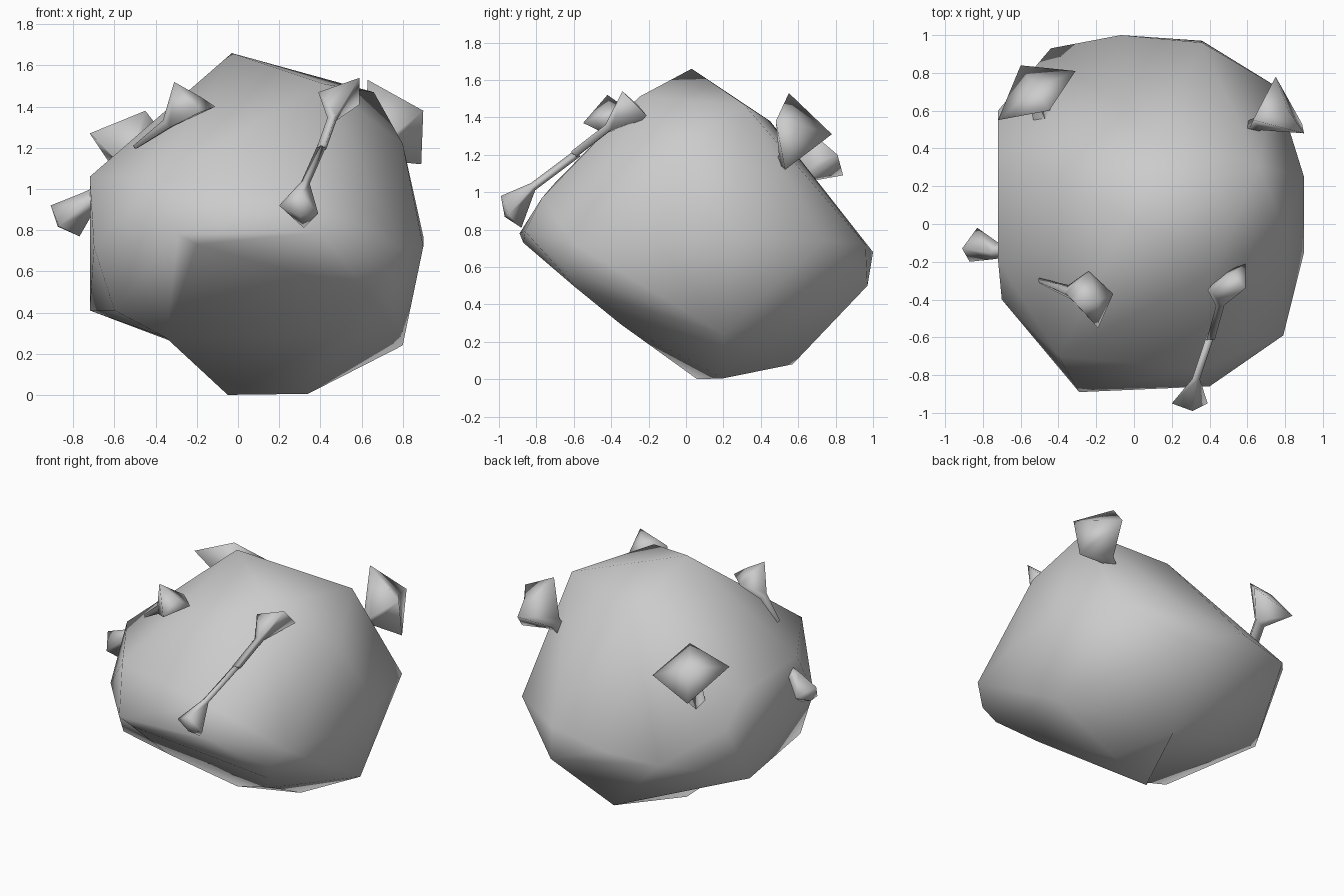
import bpy, bmesh
from mathutils import Vector

if "Cube" in bpy.data.objects:
    bpy.data.objects.remove(bpy.data.objects["Cube"])


def finish(name, bm):
    bmesh.ops.recalc_face_normals(bm, faces=bm.faces)
    me = bpy.data.meshes.new(name)
    bm.to_mesh(me)
    bm.free()
    ob = bpy.data.objects.new(name, me)
    bpy.context.collection.objects.link(ob)
    for p in me.polygons:
        p.use_smooth = True
    return ob


# Lumpy boulder body: hull around its main bumps
bumps = [
    (-.03, .03, 1.66), (.42, -.25, 1.51), (.66, .31, 1.47), (.1, .45, 1.38),
    (.8, -.04, 1.22), (.9, .25, .77), (.9, -.15, .72), (.79, -.59, .72),
    (.75, .73, .74), (.8, .2, .24), (.36, .97, .5), (.36, .96, .72), (-.07, 1, .68),
    (-.44, .93, .65), (-.72, .6, .85), (-.72, .4, 1.03), (-.36, .36, 1.22),
    (-.72, -.19, 1.06), (-.7, -.4, .72), (-.6, -.4, .41), (-.4, -.7, 1.05),
    (-.29, -.89, .78), (.4, -.86, .79), (-.2, -.87, .73), (.35, -.77, .97),
    (.5, -.35, .295), (.64, -.59, .49), (.7, -.65, .6),
    (.34, .2, .005), (.155, .57, .08),
]
left_low, bottom, hollow = (-.72, .33, .41), (-.05, .06, 0), (-.35, -.28, .17)
bm = bmesh.new()
for p in bumps:
    bm.verts.new(p)
a, b, h = [bm.verts.new(p) for p in (left_low, bottom, hollow)]
bmesh.ops.convex_hull(bm, input=bm.verts)
# Shallow hollow under the left side: turn one edge and push its corner in
edge = bm.edges.get((a, b))
if edge:
    bmesh.ops.rotate_edges(bm, edges=[edge])
h.co = (-.35, -.28, .278)
bmesh.ops.delete(bm, geom=[v for v in bm.verts if not v.link_faces], context='VERTS')
finish("boulder_body", bm)


# Flared bone end: four-cornered knob, narrow neck, thin shaft to the root
def bone_end(name, corners, neck, root, neck_scale=.22, shaft_scale=.22):
    cs = [Vector(c) for c in corners]
    mid = sum(cs, Vector()) / 4
    neck, root = Vector(neck), Vector(root)
    tip = mid + (mid - neck).normalized() * .04
    bm = bmesh.new()
    apex = bm.verts.new(tip)
    rings = [[bm.verts.new(c) for c in cs],
             [bm.verts.new(neck + (c - mid) * neck_scale) for c in cs],
             [bm.verts.new(root + (c - mid) * shaft_scale) for c in cs]]
    for i in range(4):
        j = (i + 1) % 4
        bm.faces.new((apex, rings[0][i], rings[0][j]))
        for a, b in zip(rings, rings[1:]):
            bm.faces.new((a[i], b[i], b[j], a[j]))
    bm.faces.new(rings[2])
    return finish(name, bm)


# Long bone lying across the front
bone_end("front_bone_lower",
         [(.2, -.95, .92), (.31, -.99, .98), (.39, -.95, .88), (.32, -.88, .81)],
         (.33, -.82, 1.03), (.41, -.58, 1.21))
bone_end("front_bone_upper",
         [(.59, -.34, 1.54), (.59, -.21, 1.41), (.46, -.26, 1.36), (.39, -.35, 1.47)],
         (.46, -.42, 1.34), (.41, -.6, 1.2))

# Bone ends sticking out of the body
bone_end("top_left_bone",
         [(-.31, -.42, 1.52), (-.19, -.55, 1.37), (-.11, -.37, 1.4), (-.24, -.25, 1.4)],
         (-.34, -.36, 1.31), (-.5, -.3, 1.2), .25, .1)
bone_end("left_bone",
         [(-.91, -.13, .92), (-.87, -.2, .82), (-.77, -.16, .77), (-.83, -.02, .86)],
         (-.73, -.15, .94), (-.62, -.14, 1.0), .5, .4)
bone_end("back_left_bone",
         [(-.31, .81, 1.2), (-.45, .6, 1.38), (-.72, .55, 1.27), (-.6, .84, 1.09)],
         (-.5, .63, 1.09), (-.48, .55, .9))
bone_end("back_right_bone",
         [(.63, .55, 1.53), (.9, .48, 1.38), (.89, .53, 1.12), (.75, .78, 1.31)],
         (.65, .52, 1.19), (.53, .47, 1.06))
